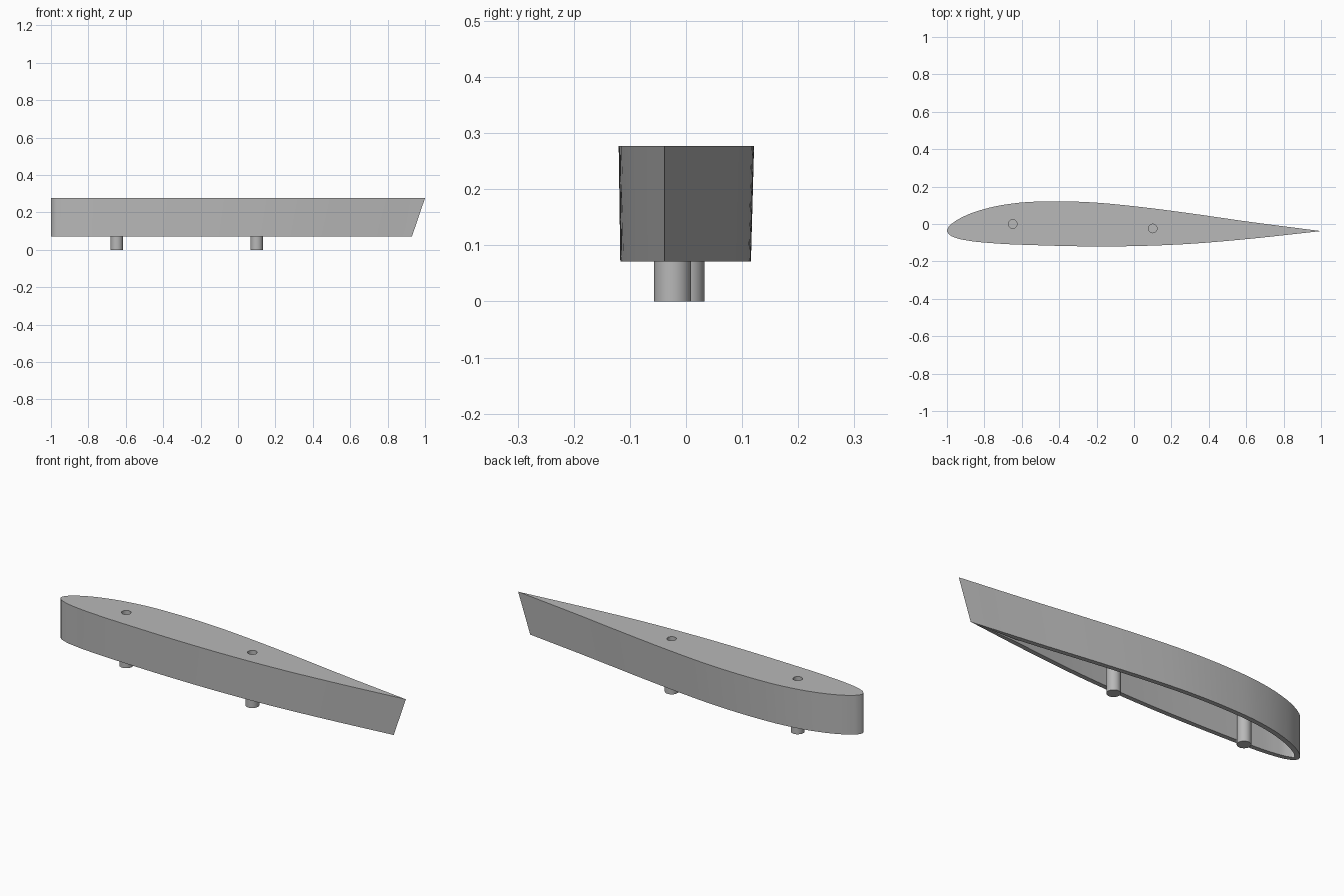
import bpy, bmesh, math
from mathutils import Vector

cube = bpy.data.objects.get("Cube")
if cube:
    bpy.data.objects.remove(cube)

TOP, BOTTOM, CEILING = 0.277, 0.071, 0.245
TAPER = 0.965            # size of the lower outline relative to the upper one
WALL = 0.025
NOSE = Vector((-1, -0.038))
PINS = [Vector((-0.648, 0.0)), Vector((0.10, -0.024))]
PIN_RADIUS, HOLE_RADIUS, HOLE_DEPTH = 0.033, 0.023, 0.1

grey = bpy.data.materials.new("plain grey")
grey.use_nodes = True
grey.diffuse_color = (0.48, 0.48, 0.48, 1)
grey.node_tree.nodes["Principled BSDF"].inputs["Base Color"].default_value = grey.diffuse_color

# Aerofoil outline: trailing edge, over the upper side, round the nose, back below
KEYS = [Vector(p) for p in [
    (1, -.038), (.6, .014), (.3, .057), (0, .095), (-.2, .114), (-.45, .121), (-.62, .113),
    (-.8, .08), (-.9, .045), (-.96, .012), (-.99, -.014), (-1, -.036), (-.988, -.056),
    (-.95, -.075), (-.88, -.09), (-.75, -.103), (-.5, -.114), (-.2, -.12), (.05, -.117),
    (.3, -.106), (.6, -.081), (1, -.038)]]


def smooth_path(keys, steps):
    """Curve through the keys with tangents weighted by chord length."""
    t = [0]
    for a, b in zip(keys, keys[1:]):
        t.append(t[-1] + (b - a).length)
    last = len(keys) - 1
    slope = []
    for i in range(last + 1):
        if i in (0, last):
            j = min(i, last - 1)
            slope.append((keys[j + 1] - keys[j]) / (t[j + 1] - t[j]))
        else:
            h0, h1 = t[i] - t[i - 1], t[i + 1] - t[i]
            d0, d1 = (keys[i] - keys[i - 1]) / h0, (keys[i + 1] - keys[i]) / h1
            slope.append((d0 * h1 + d1 * h0) / (h0 + h1))
    path = []
    for i in range(last):
        h = t[i + 1] - t[i]
        for k in range(steps):
            u = k / steps
            path.append(keys[i] * (2*u**3 - 3*u**2 + 1) + slope[i] * h * (u**3 - 2*u**2 + u)
                        + keys[i + 1] * (3*u**2 - 2*u**3) + slope[i + 1] * h * (u**3 - u**2))
    return path


def inset(path, distance):
    """Offset a closed counter-clockwise outline inwards, dropping points that cross over."""
    result = []
    for i, p in enumerate(path):
        tangent = (path[(i + 1) % len(path)] - path[i - 1]).normalized()
        q = p + Vector((-tangent.y, tangent.x)) * distance
        if min((q - o).length for o in path) > distance * 0.97:
            result.append(q)
    return result


def at_height(path, z):
    scale = TAPER + (1 - TAPER) * (z - BOTTOM) / (TOP - BOTTOM)
    return [NOSE + (p - NOSE) * scale for p in path]


def circle(centre, radius, count=32):
    return [centre + radius * Vector((math.cos(a), math.sin(a)))
            for a in (2 * math.pi * i / count for i in range(count))]


def ring(bm, path, z):
    verts = [bm.verts.new((p.x, p.y, z)) for p in path]
    return verts, [bm.edges.new((verts[i - 1], verts[i])) for i in range(len(verts))]


def walls(bm, low, high):
    for i in range(len(low)):
        bm.faces.new((low[i - 1], low[i], high[i], high[i - 1]))


def fill(bm, *loops):
    bmesh.ops.triangle_fill(bm, use_beauty=True, use_dissolve=False,
                            edges=[e for loop in loops for e in loop])


def finish(bm, name):
    bmesh.ops.recalc_face_normals(bm, faces=bm.faces)
    mesh = bpy.data.meshes.new(name)
    bm.to_mesh(mesh)
    bm.free()
    mesh.materials.append(grey)
    obj = bpy.data.objects.new(name, mesh)
    bpy.context.collection.objects.link(obj)
    bpy.ops.object.select_all(action='DESELECT')
    obj.select_set(True)
    bpy.context.view_layer.objects.active = obj
    bpy.ops.object.shade_smooth_by_angle(angle=math.radians(30))


# Hollow shell, open below, with blind sockets in its top
outline = smooth_path(KEYS, 6)
inner = inset(outline, WALL)
bm = bmesh.new()
outer_low, outer_low_edges = ring(bm, at_height(outline, BOTTOM), BOTTOM)
outer_high, outer_high_edges = ring(bm, at_height(outline, TOP), TOP)
inner_low, inner_low_edges = ring(bm, at_height(inner, BOTTOM), BOTTOM)
inner_high, inner_high_edges = ring(bm, at_height(inner, CEILING), CEILING)
walls(bm, outer_low, outer_high)
walls(bm, inner_low, inner_high)
fill(bm, outer_low_edges, inner_low_edges)
fill(bm, inner_high_edges)
mouths = []
for centre in PINS:
    floor, _ = ring(bm, circle(centre, HOLE_RADIUS), TOP - HOLE_DEPTH)
    mouth, mouth_edges = ring(bm, circle(centre, HOLE_RADIUS), TOP)
    walls(bm, floor, mouth)
    bm.faces.new(floor)
    mouths += mouth_edges
fill(bm, outer_high_edges, mouths)
finish(bm, "wing_section_shell")

# Locating pins hanging from the ceiling
for name, centre in zip(("nose_pin", "tail_pin"), PINS):
    bm = bmesh.new()
    low, _ = ring(bm, circle(centre, PIN_RADIUS), 0)
    high, _ = ring(bm, circle(centre, PIN_RADIUS), CEILING + 0.005)
    walls(bm, low, high)
    bm.faces.new(low)
    bm.faces.new(high)
    finish(bm, name)
